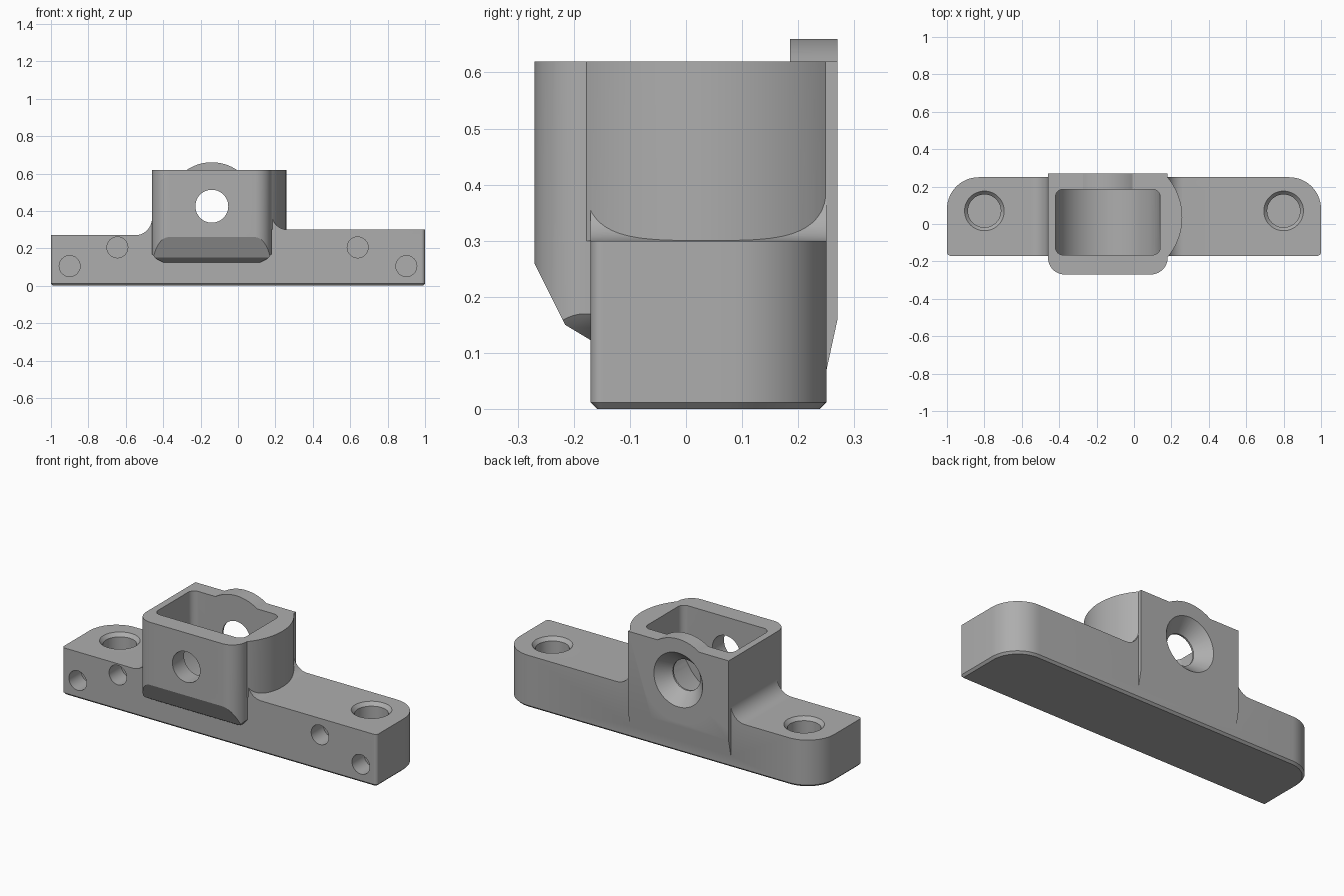
import bpy, bmesh, math
from mathutils import Vector

cube = bpy.data.objects.get("Cube")
if cube:
    bpy.data.objects.remove(cube, do_unlink=True)

grey = bpy.data.materials.new("plain grey")
grey.use_nodes = True
grey.diffuse_color = (0.42, 0.42, 0.42, 1)
grey.node_tree.nodes["Principled BSDF"].inputs["Base Color"].default_value = grey.diffuse_color


def rounded(corners, steps=14):
    """Outline from (a, b, radius) corners, each filleted by its radius."""
    out = []
    for i, (a, b, r) in enumerate(corners):
        p = Vector((a, b))
        if not r:
            out.append(p)
            continue
        u = (Vector(corners[i - 1][:2]) - p).normalized()
        v = (Vector(corners[(i + 1) % len(corners)][:2]) - p).normalized()
        half = u.angle(v) / 2
        c = p + (u + v).normalized() * r / math.sin(half)
        s = p + u * r / math.tan(half) - c
        e = p + v * r / math.tan(half) - c
        start = math.atan2(s.y, s.x)
        turn = math.atan2(s.x * e.y - s.y * e.x, s.dot(e))
        for k in range(steps + 1):
            t = start + turn * k / steps
            out.append(c + Vector((math.cos(t), math.sin(t))) * r)
    return out


def make(name, bm):
    bmesh.ops.recalc_face_normals(bm, faces=bm.faces)
    me = bpy.data.meshes.new(name)
    bm.to_mesh(me)
    bm.free()
    me.materials.append(grey)
    ob = bpy.data.objects.new(name, me)
    bpy.context.collection.objects.link(ob)
    return ob


PLACE = {"z": lambda a, b, t: (a, b, t),
         "y": lambda a, b, t: (a, t, b),
         "x": lambda a, b, t: (t, a, b)}


def prism(name, outline, axis, lo, hi, chamfer=0):
    """Extrude an outline along an axis, optionally chamfering the low end."""
    bm = bmesh.new()
    ends = [[bm.verts.new(PLACE[axis](a, b, t)) for a, b in outline] for t in (lo, hi)]
    low = bm.faces.new(ends[0])
    bm.faces.new(ends[1])
    n = len(outline)
    for i in range(n):
        j = (i + 1) % n
        bm.faces.new((ends[0][i], ends[0][j], ends[1][j], ends[1][i]))
    if chamfer:
        bmesh.ops.recalc_face_normals(bm, faces=bm.faces)
        bmesh.ops.bevel(bm, geom=list(low.edges), offset=chamfer, segments=1, affect='EDGES')
    return make(name, bm)


def turned(name, a, b, axis, rings, n=48):
    """Round cutter made of (position, radius) rings along an axis."""
    bm = bmesh.new()
    loops = []
    for t, r in rings:
        angles = [math.tau * k / n for k in range(n)]
        loops.append([bm.verts.new(PLACE[axis](a + r * math.cos(q), b + r * math.sin(q), t))
                      for q in angles])
    bm.faces.new(loops[0])
    bm.faces.new(loops[-1])
    for p, q in zip(loops, loops[1:]):
        for i in range(n):
            j = (i + 1) % n
            bm.faces.new((p[i], p[j], q[j], q[i]))
    return make(name, bm)


def combine(target, tool, how):
    mod = target.modifiers.new(how.lower(), 'BOOLEAN')
    mod.operation, mod.solver, mod.object = how, 'EXACT', tool
    bpy.context.view_layer.objects.active = target
    bpy.ops.object.modifier_apply(modifier=mod.name)
    bpy.data.objects.remove(tool, do_unlink=True)


# Base bar: rounded footprint trimmed by a stepped side profile with fillets
FRONT, BACK, BORE_X, BORE_Z = -0.17, 0.25, -0.14, 0.425
body = prism("bracket_body", rounded([(-1, FRONT, 0.02), (1, FRONT, 0.02),
                                      (1, BACK, 0.17), (-1, BACK, 0.17)]),
             "z", 0, 0.5, chamfer=0.012)
steps_profile = rounded([(-1.1, -0.1, 0), (1.1, -0.1, 0), (1.1, 0.3, 0), (0.18, 0.3, 0.085),
                         (0.18, 0.45, 0), (-0.46, 0.45, 0), (-0.46, 0.27, 0.09), (-1.1, 0.27, 0)])
combine(body, prism("steps", steps_profile, "y", -0.5, 0.5), 'INTERSECT')

# Housing: upright box with rounded front corners and sloped underside
housing = prism("housing", rounded([(-0.46, -0.27, 0.09), (0.18, -0.27, 0.09),
                                    (0.18, 0.27, 0), (-0.46, 0.27, 0)]), "z", 0.02, 0.62)
side = [(-0.3, 0.7), (-0.27, 0.7), (-0.27, 0.26), (-0.215, 0.15), (-0.165, 0.12),
        (0.2, 0.04), (0.244, 0.04), (0.27, 0.16), (0.27, 0.7)][1:]
combine(housing, prism("slopes", side, "x", -0.6, 0.6), 'INTERSECT')
for x, inward in ((-0.46, 1), (0.18, -1)):
    corner = [(x - inward * 0.02, 0.09), (x + inward * 0.09, 0.09), (x + inward * 0.06, 0.125),
              (x + inward * 0.02, 0.145), (x, 0.17), (x - inward * 0.02, 0.2)]
    combine(housing, prism("corner", corner, "y", -0.4, FRONT + 0.01), 'DIFFERENCE')
combine(body, housing, 'UNION')

# Bulge on the left side
swell = math.asin(0.215 / 0.33)
arc = [(-0.072 + 0.33 * math.cos(q), 0.036 + 0.33 * math.sin(q))
       for q in (swell * (k / 16 - 1) for k in range(33))]
bulge = prism("bulge", [(0.1, 0.251), (0.1, -0.179)] + arc, "z", 0.3, 0.62)
combine(body, bulge, 'UNION')

# Round crown above the rear wall
combine(body, turned("crown", BORE_X, 0.42, "y", [(0.185, 0.24), (0.27, 0.24)], 96), 'UNION')

# Pocket with a trough-shaped floor
pocket = prism("pocket", rounded([(-0.42, -0.165, 0.04), (0.14, -0.165, 0.04),
                                  (0.14, 0.185, 0.04), (-0.42, 0.185, 0.04)]), "z", 0.1, 0.8)
trough = rounded([(-0.42, 0.9, 0), (-0.42, 0.145, 0.279), (0.14, 0.145, 0.279), (0.14, 0.9, 0)])
combine(pocket, prism("trough", trough, "y", -0.4, 0.4), 'INTERSECT')
combine(body, pocket, 'DIFFERENCE')

# Cross bore, flared at the rear
combine(body, turned("bore", BORE_X, BORE_Z, "y",
                     [(-0.4, 0.088), (0.195, 0.088), (0.27, 0.155), (0.3, 0.182)]), 'DIFFERENCE')

# Chamfered sockets in the top and blind holes in the front
for x, top in ((-0.8, 0.27), (0.8, 0.3)):
    socket = [(top - 0.2, 0.088), (top - 0.02, 0.088), (top, 0.106), (top + 0.03, 0.133)]
    combine(body, turned("socket", x, 0.07, "z", socket), 'DIFFERENCE')
for x, z in ((-0.9, 0.105), (-0.645, 0.205), (0.64, 0.205), (0.9, 0.105)):
    combine(body, turned("pin_hole", x, z, "y", [(-0.3, 0.056), (-0.06, 0.056)], 32), 'DIFFERENCE')

# Smooth curves, crisp edges
bpy.ops.object.select_all(action='DESELECT')
body.select_set(True)
bpy.context.view_layer.objects.active = body
bpy.ops.object.shade_smooth_by_angle(angle=math.radians(25))
